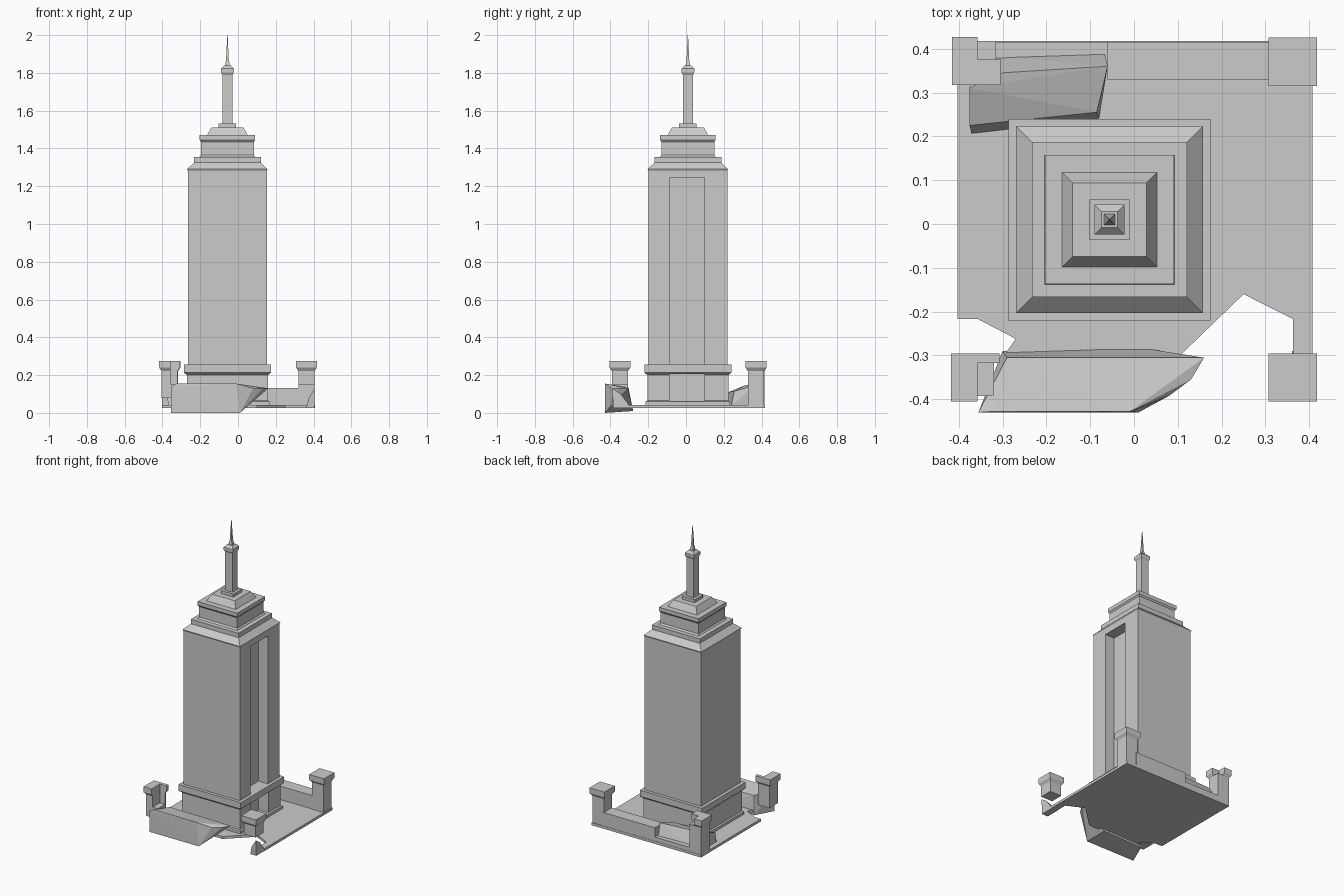
import bpy, bmesh
from mathutils import Vector

cube = bpy.data.objects.get("Cube")
if cube:
    bpy.data.objects.remove(cube, do_unlink=True)

stone = bpy.data.materials.new("grey_stone")
stone.use_nodes = True
GREY = (0.6, 0.6, 0.6, 1)
stone.diffuse_color = GREY
stone.node_tree.nodes["Principled BSDF"].inputs["Base Color"].default_value = GREY


def finish(name, bm):
    bmesh.ops.recalc_face_normals(bm, faces=bm.faces)
    mesh = bpy.data.meshes.new(name)
    bm.to_mesh(mesh)
    bm.free()
    mesh.materials.append(stone)
    obj = bpy.data.objects.new(name, mesh)
    bpy.context.scene.collection.objects.link(obj)
    return obj


def square_stack(name, cx, cy, rings):
    """Square tower lofted through (height, half width) rings."""
    bm = bmesh.new()
    loops = [[bm.verts.new((cx + sx * h, cy + sy * h, z))
              for sx, sy in ((-1, -1), (1, -1), (1, 1), (-1, 1))] for z, h in rings]
    bm.faces.new(loops[0])
    bm.faces.new(loops[-1])
    for a, b in zip(loops, loops[1:]):
        for i in range(4):
            j = (i + 1) % 4
            bm.faces.new((a[i], a[j], b[j], b[i]))
    return finish(name, bm)


def box(name, lo, hi):
    bm = bmesh.new()
    bmesh.ops.create_cube(bm, size=1)
    lo, hi = Vector(lo), Vector(hi)
    for v in bm.verts:
        v.co = (lo + hi) / 2 + v.co * (hi - lo)
    return finish(name, bm)


def slab(name, outline, z0, z1):
    bm = bmesh.new()
    face = bm.faces.new([bm.verts.new((x, y, z0)) for x, y in outline])
    out = bmesh.ops.extrude_face_region(bm, geom=[face])
    for v in out["geom"]:
        if isinstance(v, bmesh.types.BMVert):
            v.co.z = z1
    return finish(name, bm)


def rubble(name, points):
    """Broken chunk: convex hull of a few corner points."""
    bm = bmesh.new()
    for p in points:
        bm.verts.new(p)
    bmesh.ops.convex_hull(bm, input=bm.verts)
    loose = [v for v in bm.verts if not v.link_faces]
    bmesh.ops.delete(bm, geom=loose, context='VERTS')
    return finish(name, bm)


def cut(target, name, lo, hi):
    cutter = box(name, lo, hi)
    cutter.hide_render = True
    cutter.hide_viewport = True
    cutter.display_type = 'WIRE'
    mod = target.modifiers.new(name, 'BOOLEAN')
    mod.operation = 'DIFFERENCE'
    mod.solver = 'EXACT'
    mod.object = cutter


# Tower, stacked from the ground up
CX, CY = -0.056, 0.01
base = square_stack("tower_base", CX, CY, [
    (0.03, 0.224), (0.06, 0.224), (0.065, 0.215), (0.2, 0.215),
    (0.213, 0.23), (0.255, 0.23)])
shaft = square_stack("tower_shaft", CX, CY, [
    (0.255, 0.209), (1.28, 0.209), (1.29, 0.213), (1.325, 0.177)])
square_stack("upper_ledge", CX, CY, [(1.32, 0.177), (1.355, 0.177)])
square_stack("upper_block", CX, CY, [
    (1.35, 0.152), (1.365, 0.14), (1.435, 0.14), (1.445, 0.147), (1.47, 0.147)])
square_stack("roof", CX, CY, [(1.47, 0.108), (1.512, 0.084)])
square_stack("mast_foot", CX, CY, [(1.51, 0.046), (1.532, 0.046)])
square_stack("mast", CX, CY, [
    (1.53, 0.027), (1.79, 0.027), (1.803, 0.034), (1.822, 0.034), (1.838, 0.018)])
square_stack("spire", CX, CY, [(1.835, 0.013), (1.87, 0.007), (2.0, 0.001)])

# Tall niche and doorway on the left face
cut(shaft, "niche_cutter", (0.083, -0.088, 0.24), (0.3, 0.098, 1.245))
cut(base, "door_cutter", (0.083, -0.088, 0.062), (0.3, 0.098, 0.207))

# Broken ground slab
slab("ground_slab", [
    (-0.403, 0.417), (-0.403, -0.217), (-0.356, -0.217), (-0.27, -0.262),
    (-0.3, -0.305), (0.1, -0.305), (0.25, -0.16), (0.363, -0.217),
    (0.363, -0.3), (0.407, -0.3), (0.407, 0.417)], 0.025, 0.042)

# Back wall with its leaning broken part
box("back_wall", (-0.06, 0.33, 0.03), (0.33, 0.415, 0.132))
box("back_wall_low", (-0.36, 0.36, 0.03), (-0.06, 0.415, 0.07))
rubble("leaning_wall", [
    (-0.37, 0.205, 0.035), (-0.08, 0.24, 0.035), (-0.375, 0.225, 0.11), (-0.085, 0.255, 0.115),
    (-0.375, 0.31, 0.145), (-0.3, 0.345, 0.15), (-0.06, 0.36, 0.145),
    (-0.37, 0.39, 0.035), (-0.07, 0.4, 0.035)])

# Fallen front wall and the shard beside the gap
rubble("fallen_front_wall", [
    (-0.355, -0.43, 0), (0.01, -0.43, 0), (-0.355, -0.43, 0.14), (-0.325, -0.428, 0.155),
    (-0.01, -0.428, 0.155), (-0.29, -0.305, 0.135), (0.16, -0.305, 0.13),
    (0.13, -0.355, 0.13), (0.08, -0.392, 0.13), (-0.3, -0.29, 0.01), (0, -0.28, 0.01)])
rubble("wall_shard", [
    (0.36, -0.29, 0.025), (0.405, -0.29, 0.025), (0.36, -0.385, 0.025), (0.405, -0.385, 0.025),
    (0.375, -0.39, 0.08), (0.405, -0.39, 0.13), (0.405, -0.345, 0.1)])


# Corner posts with flared caps
def post(name, x, y, bottom):
    return square_stack(name, x, y, [
        (bottom, 0.043), (0.222, 0.043), (0.24, 0.055), (0.276, 0.055)])


post("back_left_post", 0.362, 0.37, 0.025)
post("front_left_post", 0.362, -0.35, 0.15)
back = post("back_right_post", -0.36, 0.372, 0.025)
front = post("front_right_post", -0.362, -0.35, 0.08)
cut(back, "back_cap_cutter", (-0.357, 0.376, 0.225), (-0.25, 0.5, 0.35))
cut(front, "front_cap_cutter", (-0.357, -0.5, 0.15), (-0.25, -0.317, 0.35))
